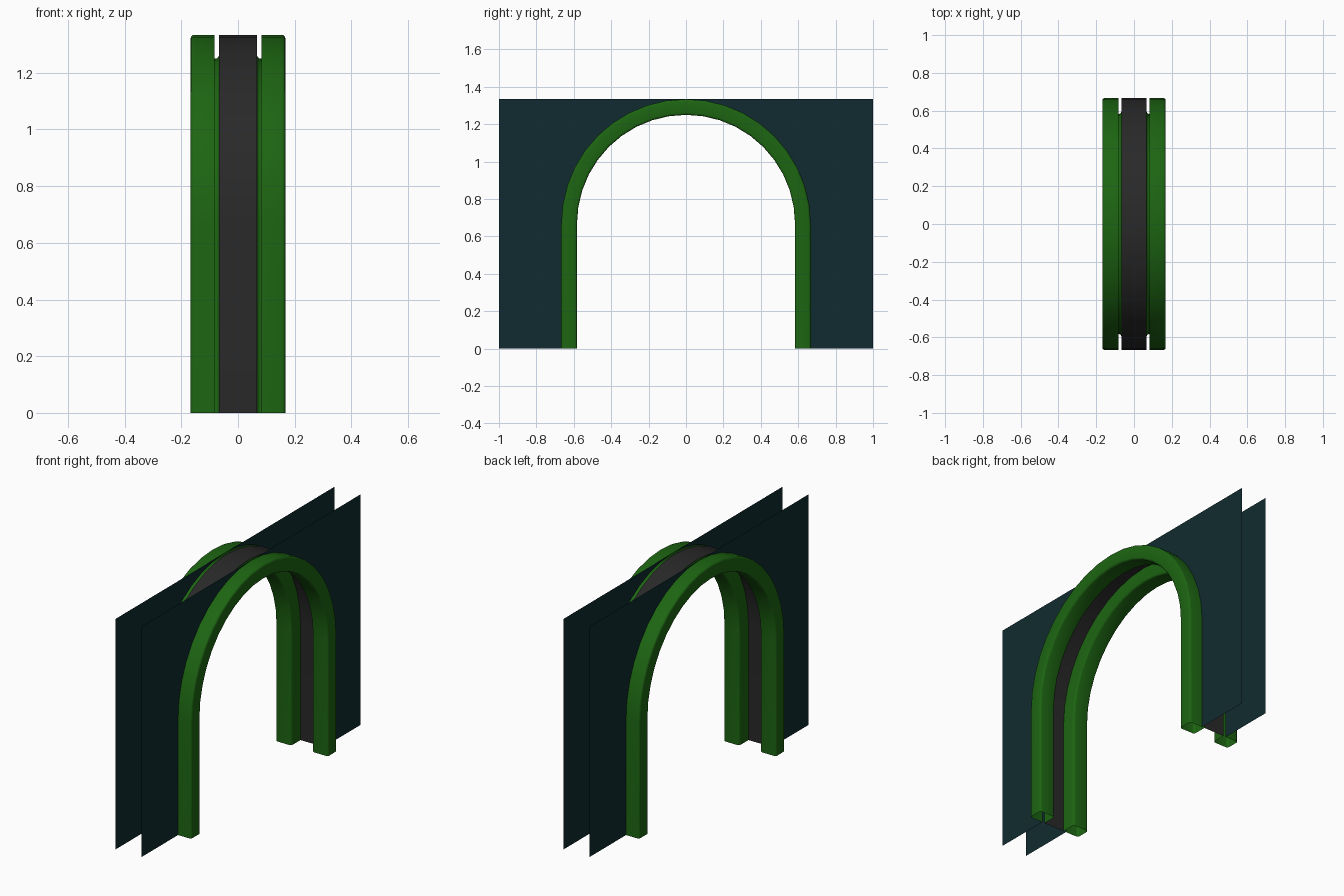
import bpy
from math import sin, cos, pi

if "Cube" in bpy.data.objects:
    bpy.data.objects.remove(bpy.data.objects["Cube"])

R_OUT, R_IN, SPRING = 0.667, 0.583, 0.667   # arch radii and spring height
X_IN, X_WALL, X_OUT = 0.067, 0.083, 0.167   # strip edge, wall plane, trim face
SEGS = 20


def arch(r, segs=SEGS):
    """Points (y, z) from the +y foot over the crown to the -y foot."""
    pts = [(r, 0)]
    pts += [(r * cos(pi * i / segs), SPRING + r * sin(pi * i / segs)) for i in range(segs + 1)]
    return pts + [(-r, 0)]


def make(name, verts, faces, color, mirror):
    mesh = bpy.data.meshes.new(name)
    mesh.from_pydata(verts, [], faces)
    obj = bpy.data.objects.new(name, mesh)
    bpy.context.collection.objects.link(obj)
    mat = bpy.data.materials.new(name + "_paint")
    mat.diffuse_color = (*color, 1)
    mat.use_nodes = True
    mat.node_tree.nodes["Principled BSDF"].inputs["Base Color"].default_value = mat.diffuse_color
    mesh.materials.append(mat)
    if any(mirror):
        mod = obj.modifiers.new("mirror", 'MIRROR')
        mod.use_axis = mirror
        mod.merge_threshold = 0.0001
    bpy.ops.object.select_all(action='DESELECT')
    obj.select_set(True)
    bpy.context.view_layer.objects.active = obj
    bpy.ops.object.shade_smooth_by_angle(angle=pi / 5)
    return obj


def grid_faces(rows, n, flip=False):
    faces = []
    for i in range(rows - 1):
        for j in range(n - 1):
            a, b = i * n + j, (i + 1) * n + j
            f = (a, b, b + 1, a + 1)
            faces.append(f[::-1] if flip else f)
    return faces


def sweep(name, profile, color, mirror):
    """Sweep an (x, radius) profile along the arch."""
    rails = [arch(r) for _, r in profile]
    rows = len(rails[0])
    verts = [(p[0], *rail[i]) for i in range(rows) for p, rail in zip(profile, rails)]
    return make(name, verts, grid_faces(rows, len(profile)), color, mirror)


def rounded(corner, d_in, d_out, r=0.012, n=3):
    """Quarter-round corner between two axis-aligned directions."""
    pts = []
    for k in range(n + 1):
        a = pi / 2 * k / n
        u, v = r * (1 - sin(a)), r * (1 - cos(a))
        pts.append((corner[0] - d_in[0] * u + d_out[0] * v,
                    corner[1] - d_in[1] * u + d_out[1] * v))
    return pts


# Hollow door trim with a slot that receives the wall
profile = [(X_WALL, R_OUT)]
profile += rounded((X_OUT, R_OUT), (1, 0), (0, -1))
profile += rounded((X_OUT, R_IN), (0, -1), (-1, 0))
profile += rounded((X_IN, R_IN), (-1, 0), (0, 1))
profile += [(X_IN, R_OUT)]
sweep("arch_trim", profile, (0.012, 0.13, 0.006), (True, False, False))

# Dark lining between the two trims
sweep("arch_lining", [(-X_IN, R_OUT), (X_IN, R_OUT)], (0.022, 0.022, 0.022),
      (False, False, False))

# Wall sheets around the opening, mirrored to all four quarters
half = arch(R_OUT)[:SEGS // 2 + 2]
verts = [(X_WALL, y, z) for p in half for y, z in (p, (1, p[1]))]
make("wall_panel", verts, grid_faces(len(half), 2, True), (0.005, 0.024, 0.029),
     (True, True, False))
